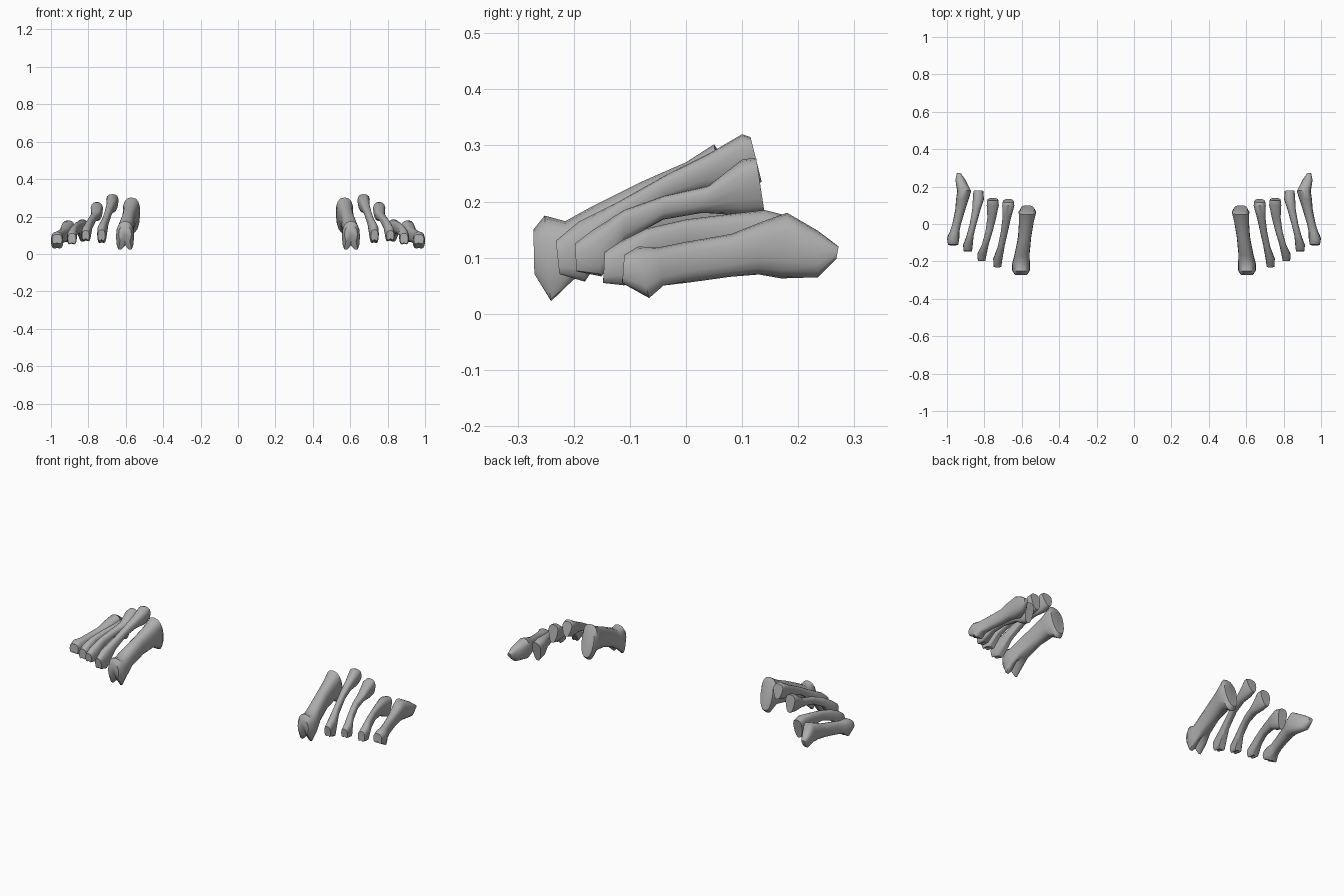
import bpy
import bmesh
import math

cube = bpy.data.objects.get("Cube")
if cube:
    bpy.data.objects.remove(cube, do_unlink=True)

bone_grey = bpy.data.materials.new("bone_grey")
bone_grey.use_nodes = True
grey = (0.42, 0.42, 0.42, 1)
bone_grey.diffuse_color = grey
bone_grey.node_tree.nodes["Principled BSDF"].inputs["Base Color"].default_value = grey

SIDES = 16


def section(side, x, half_width, top, bottom, taper, notch):
    """Rounded cross-section running from a top point to a bottom point (y, z)."""
    points = []
    for i in range(SIDES):
        angle = math.tau * i / SIDES
        across, up = math.sin(angle), math.cos(angle)
        across = math.copysign(abs(across) ** 0.8, across)
        up = math.copysign(abs(up) ** 0.8, up)
        t = (1 - up) / 2
        width = half_width * (1 - taper * t)
        y = top[0] + (bottom[0] - top[0]) * t
        z = top[1] + (bottom[1] - top[1]) * t
        # Groove between the two condyles under the head
        if up < 0:
            z += notch * max(0, 1 - abs(across) * 1.5)
        points.append((side * (x + across * width), y, z))
    return points


def build_bone(name, side, rings, base_taper, notch):
    """Loft the rings from base to head and cap both ends."""
    bm = bmesh.new()
    loops = []
    for n, (x, width, top_y, top_z, low_y, low_z) in enumerate(rings):
        along = n / (len(rings) - 1)
        taper = base_taper * max(0, 1 - along * 2)
        groove = notch if n >= len(rings) - 3 else 0
        pts = section(side, x, width, (top_y, top_z), (low_y, low_z), taper, groove)
        loops.append([bm.verts.new(p) for p in pts])
    for a, b in zip(loops, loops[1:]):
        for i in range(SIDES):
            j = (i + 1) % SIDES
            bm.faces.new((a[i], a[j], b[j], b[i]))
    bm.faces.new(loops[0])
    bm.faces.new(loops[-1])
    bmesh.ops.recalc_face_normals(bm, faces=bm.faces[:])
    mesh = bpy.data.meshes.new(name)
    bm.to_mesh(mesh)
    bm.free()
    mesh.materials.append(bone_grey)
    obj = bpy.data.objects.new(name, mesh)
    bpy.context.collection.objects.link(obj)
    bpy.ops.object.select_all(action="DESELECT")
    obj.select_set(True)
    bpy.context.view_layer.objects.active = obj
    bpy.ops.object.shade_smooth_by_angle(angle=math.radians(45))


# Each ring: centre x, half width, top y, top z, bottom y, bottom z
first = [
    (.57, .043, .065, .28, .1, .13),
    (.57, .051, .05, .302, .08, .11),
    (.575, .042, 0, .27, .03, .14),
    (.585, .036, -.08, .235, -.06, .125),
    (.598, .04, -.17, .19, -.15, .09),
    (.604, .047, -.215, .165, -.2, .045),
    (.604, .048, -.252, .175, -.24, .005),
    (.604, .034, -.272, .15, -.27, .06),
]
second = [
    (.672, .036, .115, .315, .135, .235),
    (.672, .038, .1, .32, .09, .22),
    (.68, .025, .04, .285, .03, .22),
    (.693, .019, -.04, .245, -.04, .2),
    (.71, .018, -.12, .2, -.12, .14),
    (.728, .025, -.19, .165, -.18, .05),
    (.73, .02, -.232, .13, -.225, .065),
]
third = [
    (.755, .036, .125, .278, .14, .18),
    (.755, .038, .1, .275, .1, .175),
    (.76, .026, .04, .228, .03, .18),
    (.775, .019, -.04, .21, -.04, .168),
    (.795, .018, -.11, .185, -.11, .125),
    (.812, .025, -.165, .15, -.15, .06),
    (.815, .02, -.198, .125, -.195, .07),
]
fourth = [
    (.832, .032, .18, .175, .16, .065),
    (.832, .034, .14, .185, .12, .08),
    (.842, .024, .08, .178, .08, .105),
    (.86, .018, 0, .168, 0, .11),
    (.877, .019, -.07, .152, -.06, .09),
    (.888, .026, -.115, .13, -.11, .045),
    (.888, .022, -.145, .11, -.148, .05),
]
fifth = [
    (.936, .012, .272, .12, .268, .098),
    (.928, .028, .235, .148, .235, .065),
    (.908, .038, .18, .18, .17, .063),
    (.918, .034, .13, .162, .13, .07),
    (.928, .027, .08, .142, .08, .066),
    (.948, .023, 0, .128, 0, .055),
    (.96, .026, -.05, .118, -.04, .045),
    (.967, .033, -.085, .12, -.065, .022),
    (.967, .027, -.11, .105, -.114, .05),
]

# Name, rings, how wedge-shaped the base is, depth of the head groove
bones = [
    ("first_metatarsal", first, .25, .04),
    ("second_metatarsal", second, .5, .012),
    ("third_metatarsal", third, .5, .012),
    ("fourth_metatarsal", fourth, .4, .01),
    ("fifth_metatarsal", fifth, .1, .01),
]

# Matching set for each foot
for side, label in ((1, "left"), (-1, "right")):
    for name, rings, base_taper, notch in bones:
        build_bone(label + "_" + name, side, rings, base_taper, notch)
